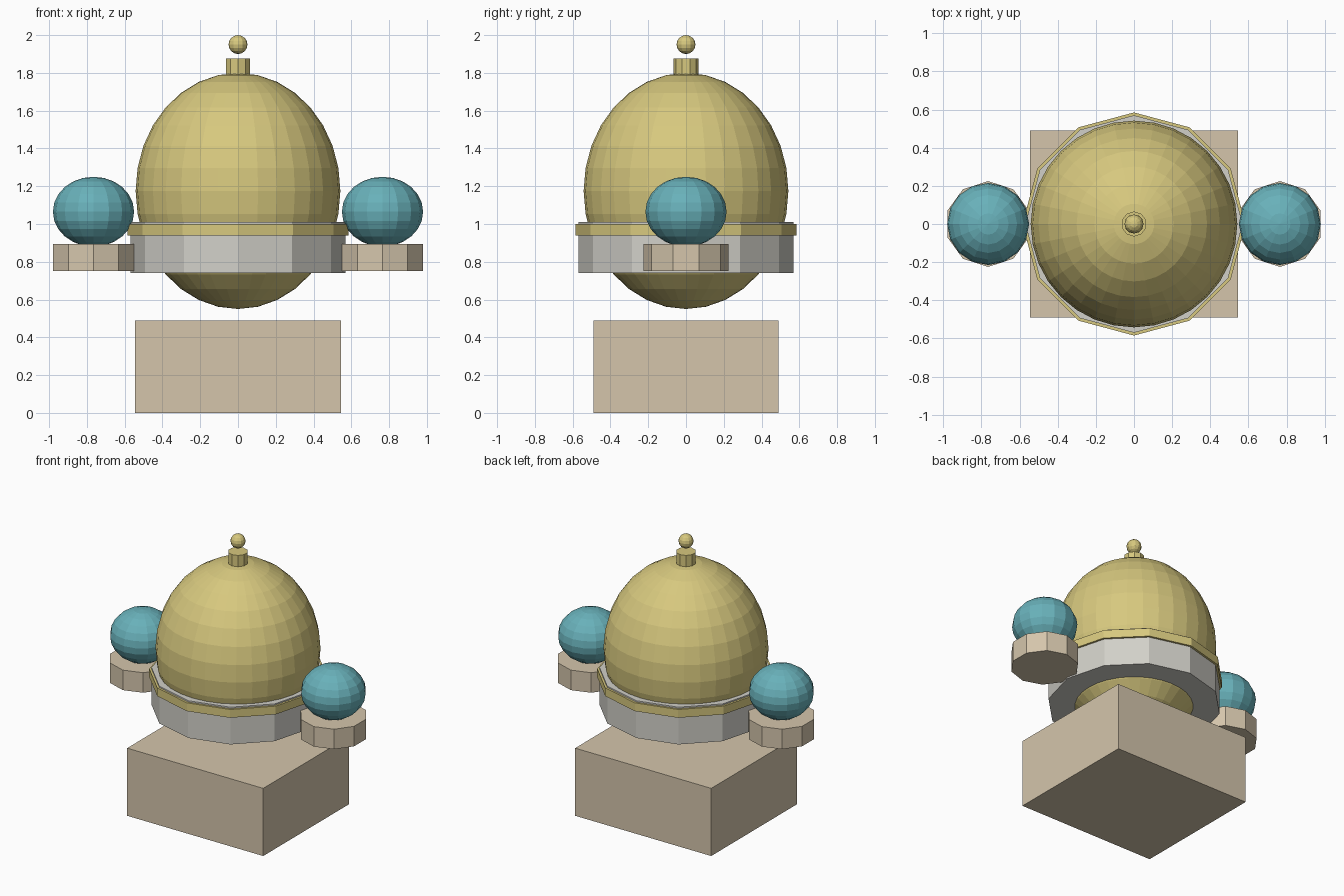
import bpy
from math import pi

cube = bpy.data.objects.get("Cube")
if cube:
    bpy.data.objects.remove(cube, do_unlink=True)


def material(name, rgb):
    m = bpy.data.materials.new(name)
    m.use_nodes = True
    m.diffuse_color = (*rgb, 1)
    m.node_tree.nodes["Principled BSDF"].inputs["Base Color"].default_value = (*rgb, 1)
    return m


gold = material("pale gold", (0.68, 0.58, 0.21))
tan = material("tan", (0.66, 0.56, 0.41))
silver = material("silver grey", (0.64, 0.63, 0.58))
teal = material("teal", (0.14, 0.44, 0.49))


def finish(name, mat):
    obj = bpy.context.object
    obj.name = name
    obj.data.materials.append(mat)
    return obj


def ball(name, mat, x, z, radius, height, segments, rings):
    bpy.ops.mesh.primitive_uv_sphere_add(segments=segments, ring_count=rings,
                                         radius=1, location=(x, 0, z))
    obj = finish(name, mat)
    obj.scale = (radius, radius, height / 2)


def drum(name, mat, x, bottom, top, radius, sides):
    # Polygonal drum with one corner on the y axis
    bpy.ops.mesh.primitive_cylinder_add(vertices=sides, radius=radius, depth=top - bottom,
                                        location=(x, 0, (bottom + top) / 2))
    finish(name, mat)


# Base block
bpy.ops.mesh.primitive_cube_add(size=1, location=(0, 0, 0.245))
finish("base_block", tan).scale = (1.09, 0.98, 0.49)

# Domed body with its collar
ball("dome_body", gold, 0, 1.175, 0.542, 1.25, 32, 16)
drum("collar", silver, 0, 0.74, 1.01, 0.57, 12)

# Open gold band round the collar
bpy.ops.mesh.primitive_cylinder_add(vertices=12, radius=0.585, depth=0.06,
                                    end_fill_type='NOTHING', location=(0, 0, 0.97))
band = finish("collar_band", gold)
wall = band.modifiers.new("wall", 'SOLIDIFY')
wall.thickness = 0.025
wall.offset = -1

# Finial
drum("finial_stem", gold, 0, 1.77, 1.875, 0.066, 10)
ball("finial_ball", gold, 0, 1.95, 0.05, 0.1, 12, 8)

# Side pods
for side, sign in (("left", 1), ("right", -1)):
    drum(side + "_pod_tray", tan, sign * 0.765, 0.75, 0.895, 0.225, 10)
    ball(side + "_pod_ball", teal, sign * 0.765, 1.065, 0.215, 0.37, 16, 12)
